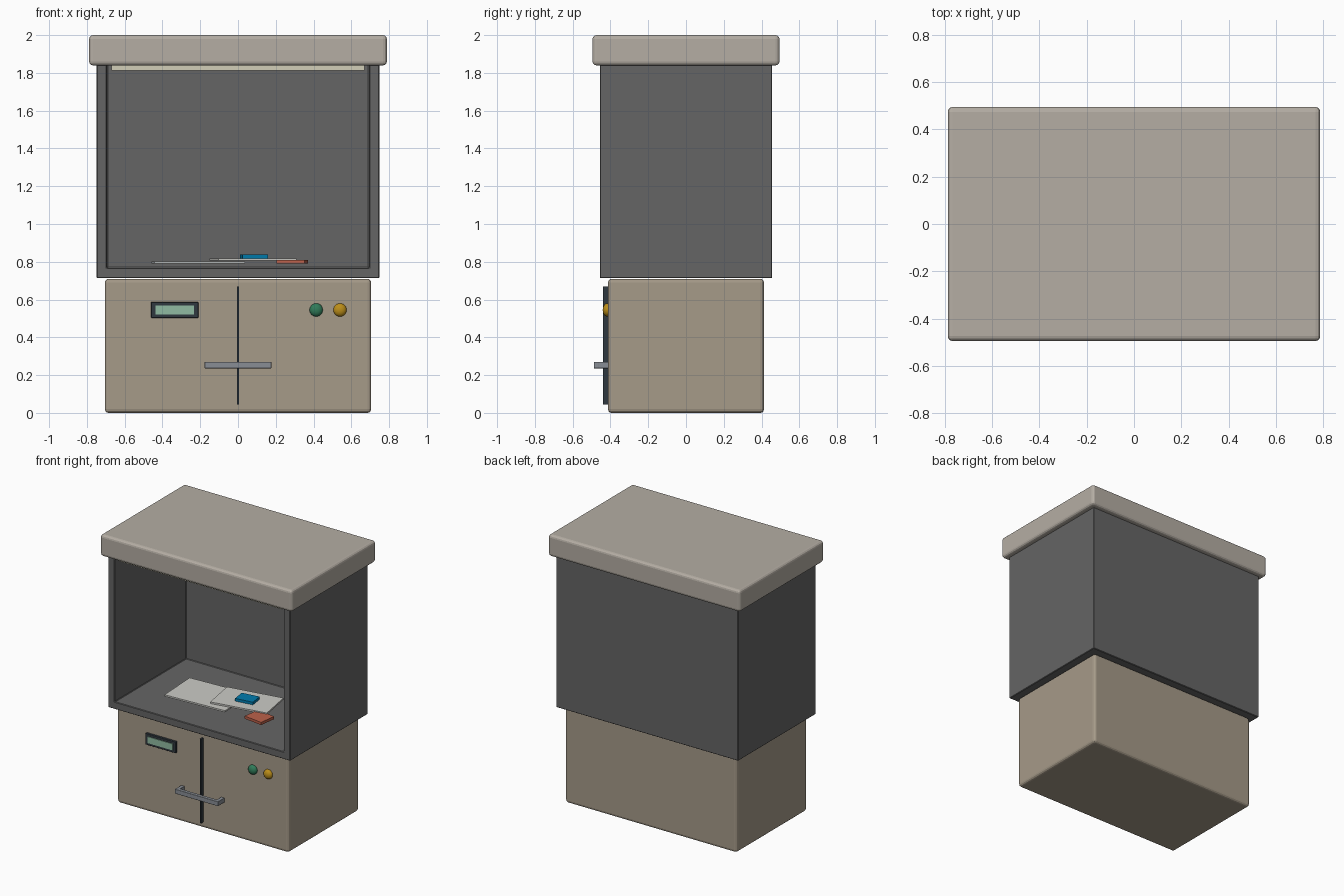
import bpy, bmesh, math
from mathutils import Matrix

if "Cube" in bpy.data.objects:
    bpy.data.objects.remove(bpy.data.objects["Cube"])


def material(name, rgb):
    m = bpy.data.materials.new(name)
    m.diffuse_color = (*rgb, 1)
    m.use_nodes = True
    m.node_tree.nodes["Principled BSDF"].inputs["Base Color"].default_value = m.diffuse_color
    return m


LID = material("warm_grey", (0.46, 0.42, 0.37))
BASE = material("beige", (0.38, 0.325, 0.25))
DARK = material("dark_grey", (0.13, 0.13, 0.13))
BLACK = material("near_black", (0.03, 0.04, 0.05))
METAL = material("metal", (0.25, 0.27, 0.30))
LIGHT = material("light_panel", (0.65, 0.62, 0.48))
SCREEN = material("screen_green", (0.28, 0.50, 0.36))
PAPER = material("paper", (0.60, 0.60, 0.57))
BLUE = material("blue", (0.0, 0.20, 0.42))
RED = material("red", (0.50, 0.12, 0.07))
GREEN = material("button_green", (0.03, 0.20, 0.10))
AMBER = material("button_amber", (0.50, 0.27, 0.01))


def finish(bm, name, mat, bevel=0, segments=3):
    mesh = bpy.data.meshes.new(name)
    bm.to_mesh(mesh)
    bm.free()
    ob = bpy.data.objects.new(name, mesh)
    bpy.context.collection.objects.link(ob)
    mesh.materials.append(mat)
    if bevel:
        mod = ob.modifiers.new("bevel", 'BEVEL')
        mod.width, mod.segments = bevel, segments
    return ob


def box_mesh(x, y, z):
    bm = bmesh.new()
    bmesh.ops.create_cube(bm, size=1)
    bmesh.ops.scale(bm, vec=(x[1] - x[0], y[1] - y[0], z[1] - z[0]), verts=bm.verts)
    bmesh.ops.translate(bm, vec=(sum(x) / 2, sum(y) / 2, sum(z) / 2), verts=bm.verts)
    return bm


def box(name, x, y, z, mat, bevel=0):
    return finish(box_mesh(x, y, z), name, mat, bevel)


def sheet(name, centre, size, z, degrees, mat):
    w, d = size
    ob = box(name, (-w / 2, w / 2), (-d / 2, d / 2), z, mat)
    ob.location = (*centre, 0)
    ob.rotation_euler.z = math.radians(degrees)


# Lower cabinet and lid
box("base_cabinet", (-0.705, 0.705), (-0.413, 0.413), (0, 0.71), BASE, 0.02)
box("lid", (-0.788, 0.788), (-0.495, 0.495), (1.84, 2.0), LID, 0.02)

# Open-fronted display chamber: inset the front face and push it in
bm = box_mesh((-0.748, 0.748), (-0.456, 0.456), (0.713, 1.925))
bm.normal_update()
front = min(bm.faces, key=lambda f: f.calc_center_median().y)
bmesh.ops.inset_region(bm, faces=[front], thickness=0.077)
cavity = bmesh.ops.extrude_face_region(bm, geom=[front])
moved = [v for v in cavity["geom"] if isinstance(v, bmesh.types.BMVert)]
bmesh.ops.translate(bm, vec=(0, 0.837, 0), verts=moved)
if front.is_valid:
    bmesh.ops.delete(bm, geom=[front], context='FACES_ONLY')
bmesh.ops.recalc_face_normals(bm, faces=bm.faces)
finish(bm, "display_chamber", DARK, 0.004, 1)
box("ceiling_light", (-0.671, 0.671), (-0.44, 0.381), (1.812, 1.848), LIGHT)

# Papers and cards on the chamber floor
sheet("large_sheet", (-0.21, -0.06), (0.48, 0.32), (0.79, 0.802), 3, PAPER)
sheet("small_sheet", (0.08, -0.01), (0.42, 0.265), (0.806, 0.818), 10, PAPER)
sheet("blue_card", (0.085, -0.012), (0.135, 0.10), (0.818, 0.838), 8, BLUE)
sheet("red_card", (0.288, -0.16), (0.15, 0.13), (0.79, 0.81), -8, RED)

# Door seam and readout
box("door_seam", (-0.006, 0.006), (-0.44, -0.41), (0.045, 0.67), BLACK)
box("readout_frame", (-0.46, -0.21), (-0.43, -0.41), (0.503, 0.587), BLACK, 0.003)
box("readout_screen", (-0.438, -0.233), (-0.435, -0.425), (0.521, 0.569), SCREEN)

# Handle: bar with a post at each end
box("handle_bar", (-0.177, 0.177), (-0.488, -0.462), (0.236, 0.27), METAL, 0.003)
for side, label in ((-1, "left"), (1, "right")):
    xs = sorted((side * 0.15, side * 0.177))
    box("handle_post_" + label, xs, (-0.466, -0.408), (0.236, 0.27), METAL, 0.003)

# Domed buttons
for name, x, mat in (("green_button", 0.414, GREEN), ("amber_button", 0.54, AMBER)):
    bm = bmesh.new()
    bmesh.ops.create_uvsphere(bm, u_segments=24, v_segments=14, radius=1)
    bm.transform(Matrix.Translation((x, -0.417, 0.545)) @ Matrix.Diagonal((0.035, 0.024, 0.035, 1)))
    for f in bm.faces:
        f.smooth = True
    finish(bm, name, mat)
